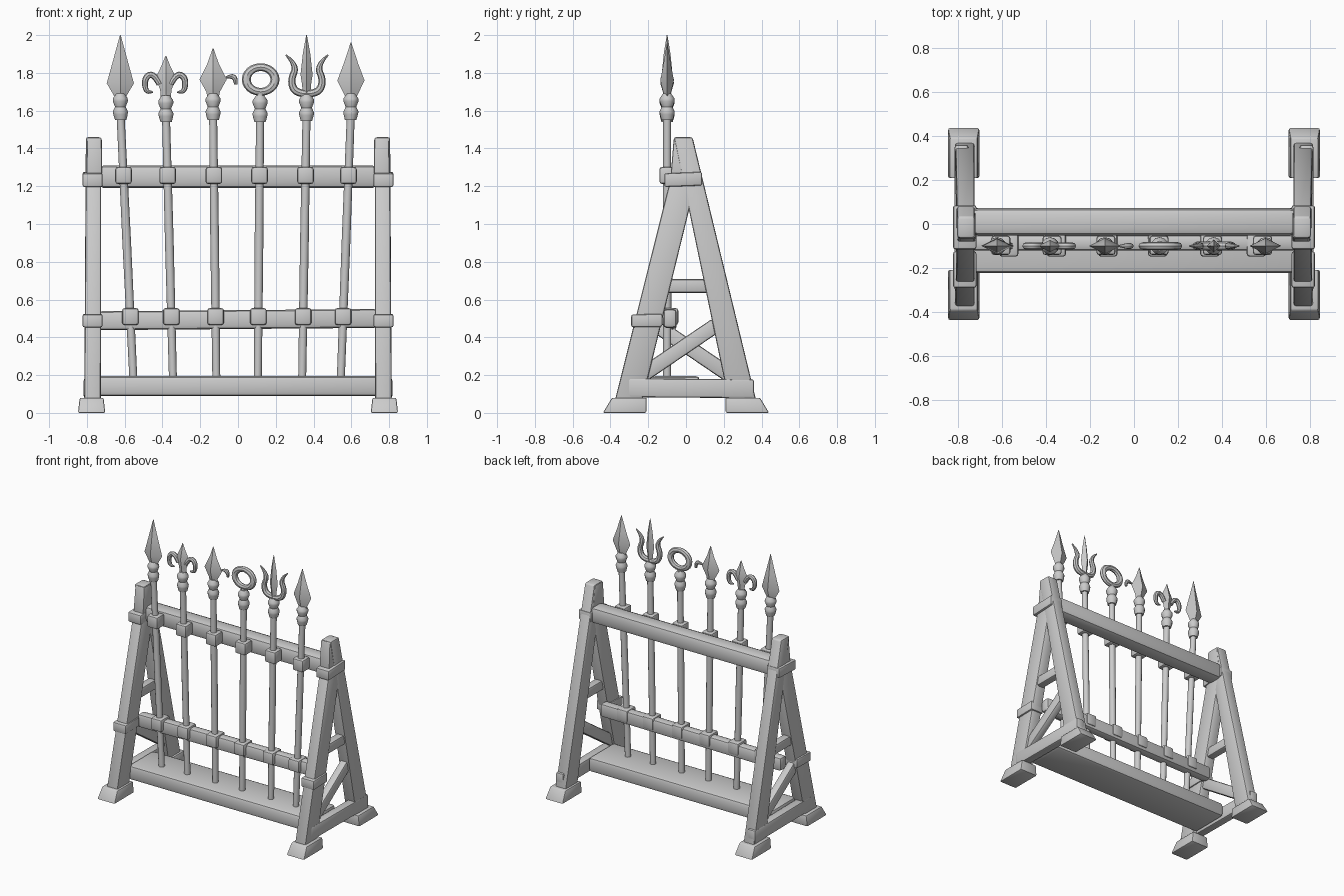
import bpy, bmesh, math
from mathutils import Vector as V

if "Cube" in bpy.data.objects:
    bpy.data.objects.remove(bpy.data.objects["Cube"], do_unlink=True)

grey = bpy.data.materials.new("plain_grey")
grey.use_nodes = True
COLOUR = (0.6, 0.6, 0.6, 1)
grey.diffuse_color = COLOUR
grey.node_tree.nodes["Principled BSDF"].inputs["Base Color"].default_value = COLOUR
parts = []


def finish(name, bm):
    bmesh.ops.recalc_face_normals(bm, faces=bm.faces)
    mesh = bpy.data.meshes.new(name)
    bm.to_mesh(mesh)
    bm.free()
    ob = bpy.data.objects.new(name, mesh)
    bpy.context.collection.objects.link(ob)
    mesh.materials.append(grey)
    parts.append(ob)
    return ob


def beam(name, a, b, u, v, bevel=0.015, taper=(1, 1)):
    """Box from a to b; u and v are the half-size vectors of its section."""
    a, b, u, v = V(a), V(b), V(u), V(v)
    bm = bmesh.new()
    signs = ((-1, -1), (1, -1), (1, 1), (-1, 1))
    lo = [bm.verts.new(a + u * i + v * j) for i, j in signs]
    hi = [bm.verts.new(b + u * i * taper[0] + v * j * taper[1]) for i, j in signs]
    bm.faces.new(lo)
    bm.faces.new(hi)
    for k in range(4):
        n = (k + 1) % 4
        bm.faces.new((lo[k], lo[n], hi[n], hi[k]))
    bmesh.ops.bevel(bm, geom=bm.edges[:], offset=bevel, segments=2,
                    profile=0.5, affect='EDGES', clamp_overlap=True)
    return finish(name, bm)


def box(name, centre, size, bevel=0.01):
    c, h = V(centre), V(size) / 2
    return beam(name, c - V((0, 0, h.z)), c + V((0, 0, h.z)), (h.x, 0, 0), (0, h.y, 0), bevel)


def lathe(name, profile, axis, sides=12, flat=1.0):
    """Turned part: profile of (radius, z) about a leaning axis."""
    bm = bmesh.new()
    rings = []
    for r, z in profile:
        c = V((axis(z), SPEAR_Y, z))
        turn = [2 * math.pi * k / sides for k in range(sides)]
        rings.append([bm.verts.new(c + V((r * math.cos(t), r * flat * math.sin(t), 0))) for t in turn])
    for p, q in zip(rings, rings[1:]):
        for k in range(sides):
            n = (k + 1) % sides
            bm.faces.new((p[k], p[n], q[n], q[k]))
    bm.faces.new(rings[0])
    bm.faces.new(rings[-1])
    return finish(name, bm)


def prong(name, x, points, depth):
    """Tapered curved tine: points of (x offset, z, radius factor)."""
    cu = bpy.data.curves.new(name, 'CURVE')
    cu.dimensions = '3D'
    cu.bevel_depth, cu.bevel_resolution, cu.resolution_u = depth, 2, 5
    cu.use_fill_caps = True
    sp = cu.splines.new('NURBS')
    sp.points.add(len(points) - 1)
    for p, (dx, z, r) in zip(sp.points, points):
        p.co, p.radius = (x + dx, SPEAR_Y, z, 1), r
    sp.order_u, sp.use_endpoint_u = 3, True
    ob = bpy.data.objects.new(name, cu)
    bpy.context.collection.objects.link(ob)
    cu.materials.append(grey)
    bpy.ops.object.select_all(action='DESELECT')
    ob.select_set(True)
    bpy.context.view_layer.objects.active = ob
    bpy.ops.object.convert(target='MESH')
    parts.append(bpy.context.view_layer.objects.active)


SPEAR_Y = -0.1

# End frames: feet, leaning legs, braces and lashings
for side, s in (("left", 1), ("right", -1)):
    x = 0.77 * s
    for end, d in (("front", -1), ("rear", 1)):
        beam(f"{end}_{side}_foot", (0.775 * s, 0.325 * d, 0), (0.775 * s, 0.3 * d, 0.08),
             (0.072, 0, 0), (0, 0.115, 0), 0.008, (0.88, 0.8))
    beam(f"front_{side}_leg", (x, -0.305, 0.06), (0.765 * s, -0.005, 1.27),
         (0.044, 0, 0), (0, 0.073, 0), 0.012, (0.92, 0.95))
    beam(f"rear_{side}_leg", (x, 0.3, 0.06), (0.765 * s, -0.015, 1.46),
         (0.044, 0, 0), (0, 0.073, 0), 0.012, (0.92, 0.68))
    beam(f"{side}_post_top", (0.762 * s, -0.01, 1.22), (0.76 * s, -0.016, 1.455),
         (0.042, 0, 0), (0, 0.074, 0), 0.01, (0.92, 0.66))
    beam(f"{side}_top_lashing", (x, -0.115, 1.232), (x, 0.085, 1.24),
         (0.053, 0, 0), (0, 0, 0.036), 0.01)
    beam(f"{side}_rail_lashing", (x, -0.29, 0.487), (x, -0.125, 0.49),
         (0.053, 0, 0), (0, 0, 0.034), 0.01)
    beam(f"{side}_bottom_brace", (0.785 * s, -0.305, 0.133), (0.785 * s, 0.36, 0.128),
         (0.032, 0, 0), (0, 0, 0.05), 0.012)
    beam(f"{side}_crossbar", (x, -0.14, 0.672), (x, 0.16, 0.672),
         (0.03, 0, 0), (0, 0, 0.036), 0.012)
    beam(f"{side}_diagonal_brace", (x, -0.26 * s, 0.18), (x, 0.16 * s, 0.465),
         (0.028, 0, 0), (0, -0.022 * s, 0.033), 0.012)

# Long members
beam("top_beam", (-0.74, 0.01, 1.25), (0.74, 0.01, 1.25), (0, 0.062, 0), (0, 0, 0.06), 0.03)
beam("lower_rail", (-0.74, -0.085, 0.488), (0.74, -0.085, 0.5), (0, 0.036, 0), (0, 0, 0.05), 0.02)
beam("base_plank", (-0.75, -0.075, 0.142), (0.75, -0.075, 0.142), (0, 0.148, 0), (0, 0, 0.053), 0.022)

# Six polearms: name, foot x, socket x, socket base z
spears = [("long_spear", -0.555, -0.623, 1.55), ("horned_spear", -0.345, -0.382, 1.54),
          ("hooked_spear", -0.115, -0.132, 1.55), ("ring_staff", 0.105, 0.117, 1.54),
          ("trident", 0.34, 0.363, 1.545), ("short_spear", 0.545, 0.598, 1.55)]
blades = {
    "long_spear": [(0.028, 1.67), (0.072, 1.745), (0.04, 1.86), (0.002, 2.0)],
    "horned_spear": [(0.026, 1.66), (0.03, 1.71), (0.054, 1.775), (0.022, 1.84), (0.002, 1.89)],
    "hooked_spear": [(0.03, 1.67), (0.036, 1.7), (0.072, 1.765), (0.03, 1.85), (0.002, 1.93)],
    "trident": [(0.018, 1.66), (0.024, 1.74), (0.032, 1.79), (0.02, 1.9), (0.002, 2.0)],
    "short_spear": [(0.028, 1.67), (0.072, 1.76), (0.038, 1.85), (0.002, 1.96)],
}
for name, x0, x1, base in spears:
    def axis(z, x0=x0, x1=x1):
        return x0 + (x1 - x0) * min(1, (z - 0.2) / 1.4)
    lathe(name + "_shaft", [(0.021, 0.18), (0.023, 0.9), (0.021, base + 0.02)], axis)
    socket = [(0.03, 0), (0.038, 0.03), (0.04, 0.045), (0.028, 0.07), (0.04, 0.1),
              (0.039, 0.115), (0.022, 0.14)]
    lathe(name + "_socket", [(r, base + z) for r, z in socket], axis)
    if name in blades:
        lathe(name + "_blade", blades[name], axis, 4, 0.5 if name != "trident" else 0.9)
    box(name + "_top_collar", (axis(1.25), -0.097, 1.257), (0.088, 0.088, 0.09), 0.014)
    box(name + "_rail_collar", (axis(0.5), -0.095, 0.51), (0.088, 0.108, 0.09), 0.014)

# Curled horns, side tines and the loose hook
for tag, s in (("left", 1), ("right", -1)):
    prong(f"{tag}_horn", -0.386, [(0.03 * s, 1.74, 0.9), (0.06 * s, 1.80, 1), (0.11 * s, 1.775, 1),
                                  (0.102 * s, 1.69, 0.8), (0.065 * s, 1.70, 0.3)], 0.017)
    prong(f"{tag}_tine", 0.365, [(0, 1.69, 1), (0.06 * s, 1.69, 1.1), (0.088 * s, 1.76, 1),
                                 (0.05 * s, 1.84, 0.9), (0.112 * s, 1.895, 0.2)], 0.019)
prong("loose_hook", -0.132, [(0.068, 1.775, 0.4), (0.1, 1.785, 1), (0.12, 1.768, 1),
                             (0.12, 1.738, 0.6)], 0.014)

# Oval ring head and its neck
lathe("ring_neck", [(0.018, 1.64), (0.018, 1.69)], lambda z: 0.117)
bpy.ops.mesh.primitive_torus_add(major_radius=0.076, minor_radius=0.024, major_segments=24,
                                 minor_segments=8, location=(0.12, SPEAR_Y, 1.765),
                                 rotation=(math.pi / 2, 0, 0))
ring = bpy.context.object
ring.name = "ring_head"
ring.scale = (1, 0.86, 0.75)
ring.data.materials.append(grey)
parts.append(ring)

# Smooth shading with crisp edges
bpy.ops.object.select_all(action='DESELECT')
for ob in parts:
    ob.select_set(True)
bpy.context.view_layer.objects.active = parts[0]
bpy.ops.object.shade_smooth_by_angle(angle=math.radians(40))
